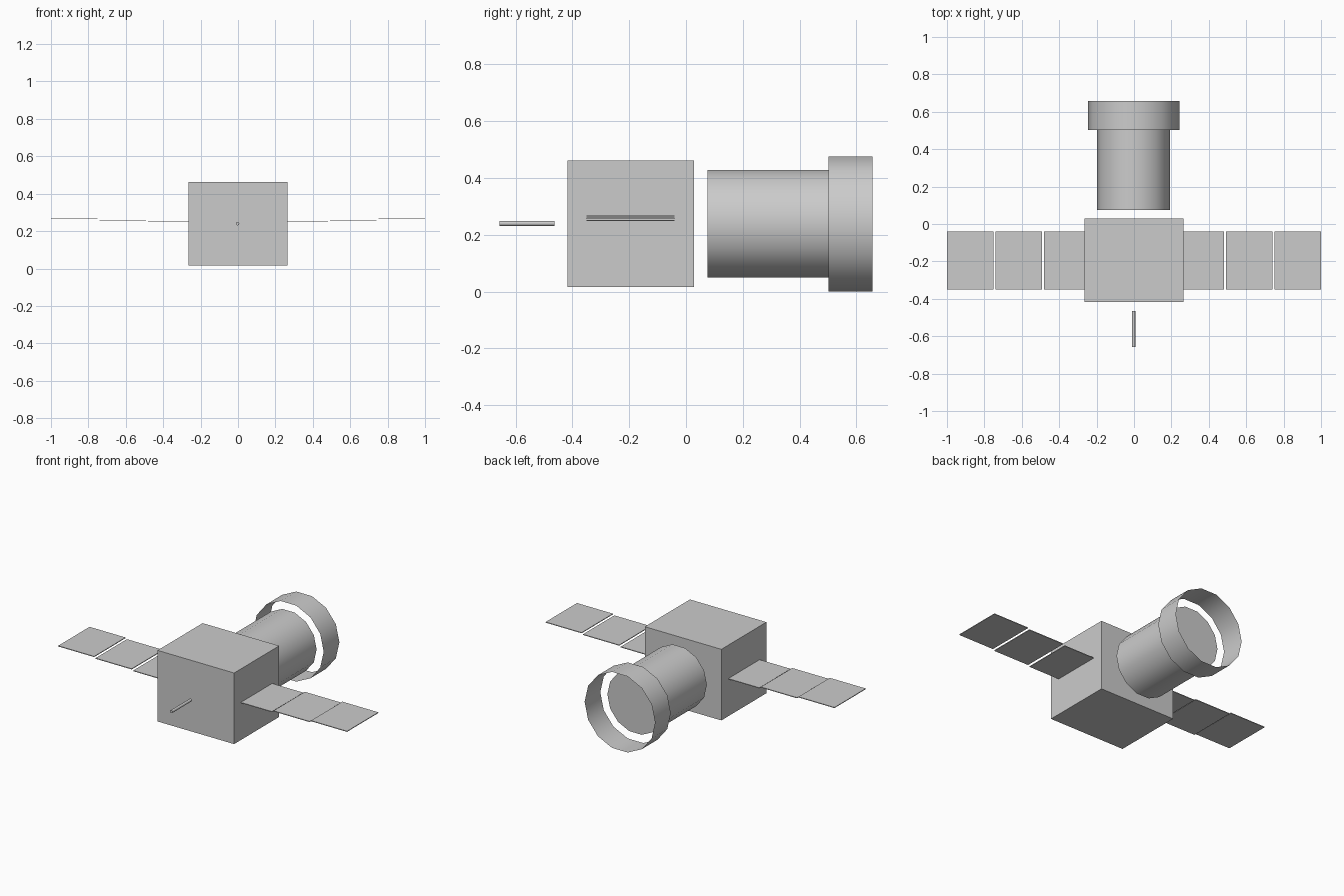
import bpy, bmesh
from math import cos, sin, pi

if "Cube" in bpy.data.objects:
    bpy.data.objects.remove(bpy.data.objects["Cube"])


def finish(name, bm, smooth=False):
    bmesh.ops.recalc_face_normals(bm, faces=bm.faces)
    mesh = bpy.data.meshes.new(name)
    bm.to_mesh(mesh)
    bm.free()
    ob = bpy.data.objects.new(name, mesh)
    bpy.context.collection.objects.link(ob)
    if smooth:
        bpy.ops.object.select_all(action='DESELECT')
        ob.select_set(True)
        bpy.context.view_layer.objects.active = ob
        bpy.ops.object.shade_smooth_by_angle()
    return ob


def box(name, lo, hi):
    bm = bmesh.new()
    bmesh.ops.create_cube(bm, size=1)
    for v in bm.verts:
        v.co = [(a + b) / 2 + c * (b - a) for a, b, c in zip(lo, hi, v.co)]
    return finish(name, bm)


def tube(name, r, y0, y1, sides, capped=True, cx=-0.002, cz=0.24):
    """Cylinder along y with corners on the +x and -x sides."""
    bm = bmesh.new()
    rings = [[bm.verts.new((cx + r * cos(2 * pi * i / sides), y,
                            cz + r * sin(2 * pi * i / sides)))
              for i in range(sides)] for y in (y0, y1)]
    a, b = rings
    for i in range(sides):
        j = (i + 1) % sides
        bm.faces.new((a[i], a[j], b[j], b[i]))
    if capped:
        bm.faces.new(a)
        bm.faces.new(b)
    return finish(name, bm, smooth=True)


# Main housing
box("body", (-0.265, -0.417, 0.018), (0.265, 0.029, 0.463))

# Barrel, open collar at its end, and the rod at the front
tube("barrel", 0.195, 0.075, 0.502, 14)
tube("collar", 0.244, 0.502, 0.657, 14, capped=False, cz=0.239)
tube("front_rod", 0.009, -0.657, -0.464, 14, cz=0.241)

# Stepped wing panels, mirrored to both sides
for i, (x0, x1) in enumerate([(0.23, 0.48), (0.491, 0.741), (0.751, 1.0)]):
    z = 0.2515 + 0.008 * i
    for side, s in (("right", 1), ("left", -1)):
        xa, xb = sorted((s * x0, s * x1))
        box(f"panel_{side}_{i + 1}", (xa, -0.35, z - 0.0022), (xb, -0.04, z + 0.0022))

# Rest the collar on the floor
low = min(v.co.z for o in bpy.data.objects for v in o.data.vertices)
for o in bpy.data.objects:
    o.location.z -= low
